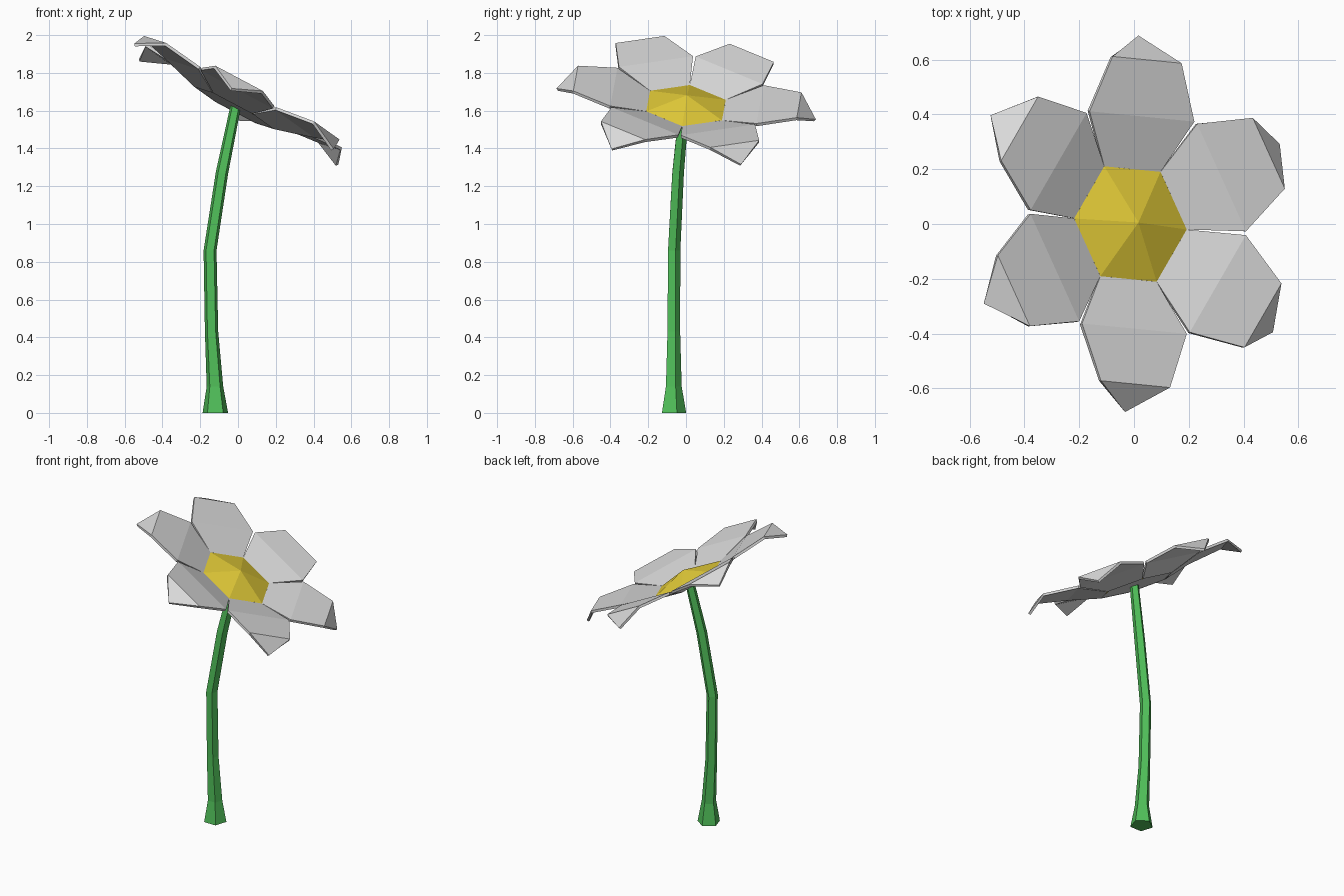
import bpy, math
from mathutils import Vector, Matrix

if "Cube" in bpy.data.objects:
    bpy.data.objects.remove(bpy.data.objects["Cube"])


def material(name, rgb):
    m = bpy.data.materials.new(name)
    m.diffuse_color = (*rgb, 1)
    m.use_nodes = True
    m.node_tree.nodes["Principled BSDF"].inputs["Base Color"].default_value = m.diffuse_color
    return m


GREEN = material("stem green", (0.08, 0.52, 0.10))
WHITE = material("petal white", (0.70, 0.70, 0.70))
YELLOW = material("centre yellow", (0.78, 0.61, 0.04))


def make(name, verts, faces, mat):
    me = bpy.data.meshes.new(name)
    me.from_pydata(verts, [], faces)
    me.materials.append(mat)
    ob = bpy.data.objects.new(name, me)
    bpy.context.collection.objects.link(ob)
    return ob


# Stem: pentagonal tube, flared at the foot and bending towards the head
path = [(-.12, -.07, 0, .071), (-.122, -.069, .14, .046), (-.14, -.068, .43, .037),
        (-.148, -.066, .86, .036), (-.085, -.045, 1.27, .034), (-.013, -.012, 1.62, .029)]
verts, faces, N = [], [], 5
for x, y, z, r in path:
    for k in range(N):
        a = math.radians(90 + 72 * k)
        # upper rings lean with the bend
        dx, dy = r * math.cos(a), r * math.sin(a)
        lean = 0.18 if z > 1 else 0
        verts.append((x + dx, y + dy, z - lean * dx))
for i in range(len(path) - 1):
    for k in range(N):
        a, b = i * N + k, i * N + (k + 1) % N
        faces.append((a, b, b + N, a + N))
faces += [tuple(reversed(range(N))), tuple(range(len(verts) - N, len(verts)))]
make("stem", verts, faces, GREEN)

# Tilted frame of the flower head: u along the first petal, n the facing direction
n = Vector((.54, .10, 1)).normalized()
u = Vector((.04, .994, -.11))
u = (u - n * u.dot(n)).normalized()
t = n.cross(u)
centre = Vector((-.013, 0, 1.627))


def place(r, s, h, turn):
    p = u * r + t * s + n * h
    return centre + Matrix.Rotation(turn, 3, n) @ p


# Petals: cupped rows of (radius, half width, height) with a drooping tip
rows = [(.202, .1165, 0), (.39, .217, .06), (.596, .143, .084)]
for i in range(6):
    turn = math.radians(60 * i)
    pv = [place(r, s * w, h, turn) for r, w, h in rows for s in (-1, 1)]
    pv.append(place(.692, 0, .01, turn))
    ob = make(f"petal_{i + 1}", pv, [(0, 2, 3, 1), (2, 4, 5, 3), (4, 6, 5)], WHITE)
    sol = ob.modifiers.new("thickness", 'SOLIDIFY')
    sol.thickness = .016
    sol.offset = -1

# Yellow centre: low six-sided cone, with a white backing underneath
rim = [place(.202, -.1165, 0, math.radians(60 * i)) for i in range(6)]
make("flower_centre", rim + [centre + n * .062],
     [(i, (i + 1) % 6, 6) for i in range(6)], YELLOW)
make("centre_backing", [p - n * .014 for p in rim], [tuple(reversed(range(6)))], WHITE)
